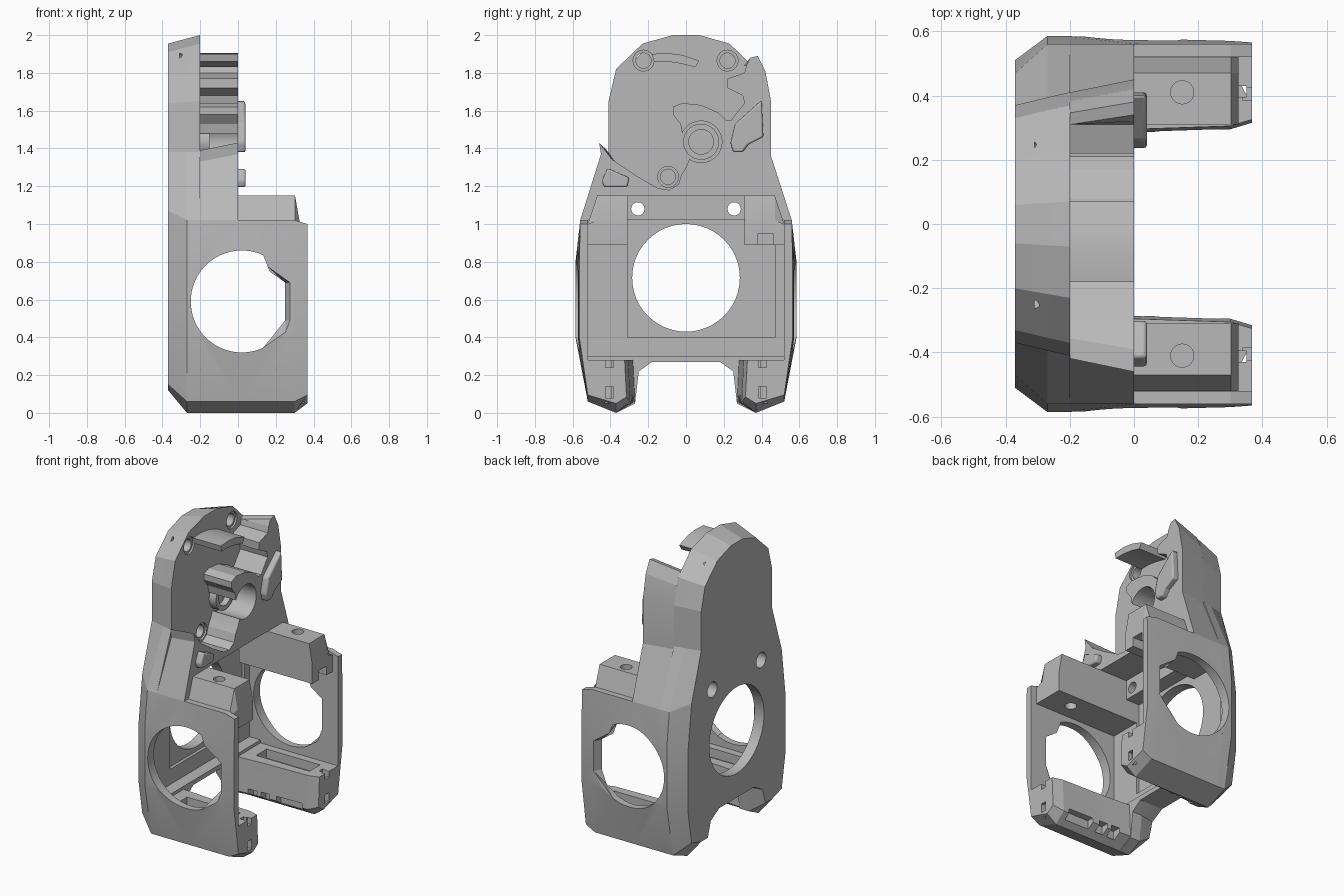
import bpy, bmesh, math
from mathutils import Matrix

cube = bpy.data.objects.get("Cube")
if cube:
    bpy.data.objects.remove(cube)

grey = bpy.data.materials.new("mid grey")
grey.use_nodes = True
grey.diffuse_color = (0.48, 0.48, 0.48, 1)
grey.node_tree.nodes["Principled BSDF"].inputs["Base Color"].default_value = (0.48, 0.48, 0.48, 1)


def add(name, bm):
    bmesh.ops.recalc_face_normals(bm, faces=bm.faces[:])
    mesh = bpy.data.meshes.new(name)
    bm.to_mesh(mesh)
    bm.free()
    mesh.materials.append(grey)
    obj = bpy.data.objects.new(name, mesh)
    bpy.context.collection.objects.link(obj)
    return obj


def loft3(name, rings):
    """Skin a row of closed rings of 3D points and cap both ends."""
    bm = bmesh.new()
    rings = [[bm.verts.new(p) for p in ring] for ring in rings]
    n = len(rings[0])
    for a, b in zip(rings, rings[1:]):
        for i in range(n):
            j = (i + 1) % n
            bm.faces.new((a[i], a[j], b[j], b[i]))
    bm.faces.new(rings[0])
    bm.faces.new(rings[-1])
    return add(name, bm)


def loft(name, *sections):
    """Skin (x, outline) sections; outlines are (y, z) points."""
    return loft3(name, [[(x, y, z) for y, z in pts] for x, pts in sections])


def prism(name, pts, x0, x1):
    return loft(name, (x0, pts), (x1, pts))


def box(name, x0, x1, y0, y1, z0, z1):
    return prism(name, [(y0, z0), (y1, z0), (y1, z1), (y0, z1)], x0, x1)


def cyl(name, y, z, r, x0, x1, n=48):
    return prism(name, [(y + r * math.cos(i * math.tau / n), z + r * math.sin(i * math.tau / n))
                        for i in range(n)], x0, x1)


def cut(obj, *cutters):
    for cutter in cutters:
        mod = obj.modifiers.new("cut", 'BOOLEAN')
        mod.operation, mod.solver, mod.object = 'DIFFERENCE', 'EXACT', cutter
        graph = bpy.context.evaluated_depsgraph_get()
        mesh = bpy.data.meshes.new_from_object(obj.evaluated_get(graph))
        obj.modifiers.clear()
        obj.data = mesh
        bpy.data.objects.remove(cutter)


def flip(pts, s):
    return [(y * s, z) for y, z in pts]


def both(half):
    return half + [(-y, z) for y, z in reversed(half)]


# Back plate: evenly sloped rim above the shoulder, steep bevel below it
outer = both([(.06, 1.955), (.2, 1.91), (.33, 1.79), (.37, 1.64), (.37, 1.38), (.47, 1.07), (.51, .75),
              (.51, .38), (.47, .15), (.37, .12), (.3, .12), (.27, .22), (.18, .27)])
full = both([(.07, 2), (.23, 1.955), (.37, 1.82), (.41, 1.65), (.41, 1.38), (.56, 1.02), (.585, .8),
             (.585, .4), (.52, .06), (.37, 0), (.27, .05), (.25, .22), (.18, .27)])
middle = [((a[0] + (b[0] - a[0]) * .6, a[1] + (b[1] - a[1]) * .6) if a[1] > 1.1 else b)
          for a, b in zip(outer, full)]
plate = loft("back_plate", (-.37, outer), (-.27, middle), (-.2, full))
cut(plate,
    box("cavity", -.28, 0, -.52, .52, .3, .89),
    box("panel_recess", -.3, 0, -.31, .47, .4, 1.02),
    cyl("duct_hole", 0, .715, .285, -.5, 0))
for y in (-.255, .255):
    cut(plate, cyl("screw_hole", y, 1.08, .035, -.5, 0),
        cyl("counterbore", y, 1.08, .05, -.5, -.29))
# Blind screw holes in the pocket floor
for y, z in [(-.225, 1.865), (.22, 1.865), (-.095, 1.25)]:
    cut(plate, cyl("rim", y, z, .055, -.212, 0), cyl("blind_hole", y, z, .04, -.31, 0))

# Raised upper body with the hook arm and the tall side wall
face = [(-.46, 1.43), (-.39, 1.34), (-.27, 1.26), (-.15, 1.19), (-.09, 1.18), (-.04, 1.21), (-.025, 1.26),
        (0, 1.3), (.02, 1.35), (.04, 1.45), (-.02, 1.48), (-.03, 1.53), (-.07, 1.58), (-.07, 1.62),
        (-.02, 1.64), (.08, 1.63), (.17, 1.59), (.21, 1.55), (.24, 1.55), (.27, 1.59), (.31, 1.64),
        (.3, 1.68), (.22, 1.72), (.22, 1.77), (.31, 1.8), (.32, 1.84), (.34, 1.88), (.38, 1.89),
        (.42, 1.81), (.45, 1.65), (.45, 1.36), (.56, 1.02), (.31, 1.02), (.31, 1.15), (-.31, 1.15),
        (-.31, 1.02), (-.56, 1.02), (-.45, 1.37)]
base = []
for y, z in face:
    if z > 1.3 and abs(y) > .33:
        y, z = y * .91, z - (.04 if y < 0 or z > 1.8 else 0)
    base.append((y, z))
upper = loft("upper_body", (-.2, base), (0, face))
cut(upper, cyl("bore", .08, 1.435, .11, -.21, .1),
    cyl("boss_clearance", -.095, 1.25, .06, -.21, .1))

# Ring at the bottom of the bore
ring = cyl("bore_ring", .08, 1.435, .095, -.21, -.15)
cut(ring, cyl("ring_hole", .08, 1.435, .065, -.19, .1))

# Curved rib at the top of the pocket
top_edge = [(-.18, 1.9), (-.1, 1.905), (-.02, 1.895), (.07, 1.865)]
low_edge = [(.05, 1.83), (-.03, 1.85), (-.1, 1.86), (-.17, 1.86)]
prism("curved_rib", top_edge + low_edge, -.21, 0)

# Rounded locating pads on the open face
pads = {"large_pad": [(.4, 1.655), (.41, 1.46), (.33, 1.42), (.3, 1.38), (.25, 1.38), (.235, 1.43), (.26, 1.53)],
        "small_pad": [(-.415, 1.295), (-.3, 1.245), (-.31, 1.195), (-.435, 1.195), (-.445, 1.23)]}
for name, pts in pads.items():
    pad = prism(name, pts, -.02, .04)
    bevel = pad.modifiers.new("soft edge", 'BEVEL')
    bevel.width, bevel.segments = .01, 2


def window(s):
    """Round opening whose flat front edge flares outward."""
    arc = [(.02 + .27 * math.cos(math.radians(a)), .59 + .27 * math.sin(math.radians(a)))
           for a in range(65, 296, 5)]
    return loft3("window", [[(x, s * y, z) for x, z in arc + [(front, .49), (front, .69)]]
                            for y, front in ((.4, .19), (.7, .34))])


def wall(out, inn, low):
    """Side wall section: outer and inner reach in y, and lowest z."""
    return [(min(.56, out), 1.02 - low * .4), (out, .8), (out, .4), (.52, .06 + low * .7), (.37, low),
            (inn, .06 + low * .5), (inn + .01, .28), (.52, .28), (.52, .9), (.52, 1.02 - low * .4)]


block = [(.31, .89), (.52, .89), (.52, 1.0), (.47, 1.15), (.31, 1.15)]
block_end = [(.31, .89), (.52, .89), (.52, 1.0), (.47, 1.02), (.31, 1.02)]
for s, side in ((1, "left"), (-1, "right")):
    # Side wall with its foot rail
    w = loft(side + "_side_wall", (-.21, flip(wall(.585, .27, 0), s)), (0, flip(wall(.578, .285, 0), s)),
             (.3, flip(wall(.57, .295, 0), s)), (.367, flip(wall(.565, .315, .05), s)))
    cut(w, window(s))

    def slot(x0, x1, y0, y1, z0, z1):
        cut(w, box("slot", x0, x1, s * y0, s * y1, z0, z1))

    slot(-.12, .27, .36, .47, .22, .35)      # channel on the rail
    slot(.08, .26, .2, .335, .03, .09)       # long slot
    slot(-.12, -.06, .2, .335, .03, .09)     # short slots
    slot(-.03, .03, .2, .335, .03, .09)
    slot(.315, .35, .395, .43, .05, .4)      # clip slots at the tip
    slot(.34, .4, .385, .425, .24, .35)
    slot(.34, .4, .385, .425, .08, .14)
    cut(plate, window(s))

    # Mounting block with a raked end and a vertical screw hole
    b = loft(side + "_mounting_block", (-.21, flip(block, s)), (.302, flip(block, s)),
             (.325, flip(block_end, s)))
    bm = bmesh.new()
    bmesh.ops.create_cone(bm, cap_ends=True, segments=32, radius1=.036, radius2=.036, depth=.6,
                          matrix=Matrix.Translation((.15, s * .41, 1.05)))
    cut(b, add("vertical_hole", bm))
    if s > 0:
        cut(b, box("cable_notch", .2, .4, .38, .46, .85, .95))

# Smooth shading with crisp edges
bpy.ops.object.select_all(action='DESELECT')
for obj in bpy.context.collection.objects:
    if obj.type == 'MESH' and grey.name in obj.data.materials:
        obj.select_set(True)
        bpy.context.view_layer.objects.active = obj
bpy.ops.object.shade_smooth_by_angle(angle=math.radians(12))
